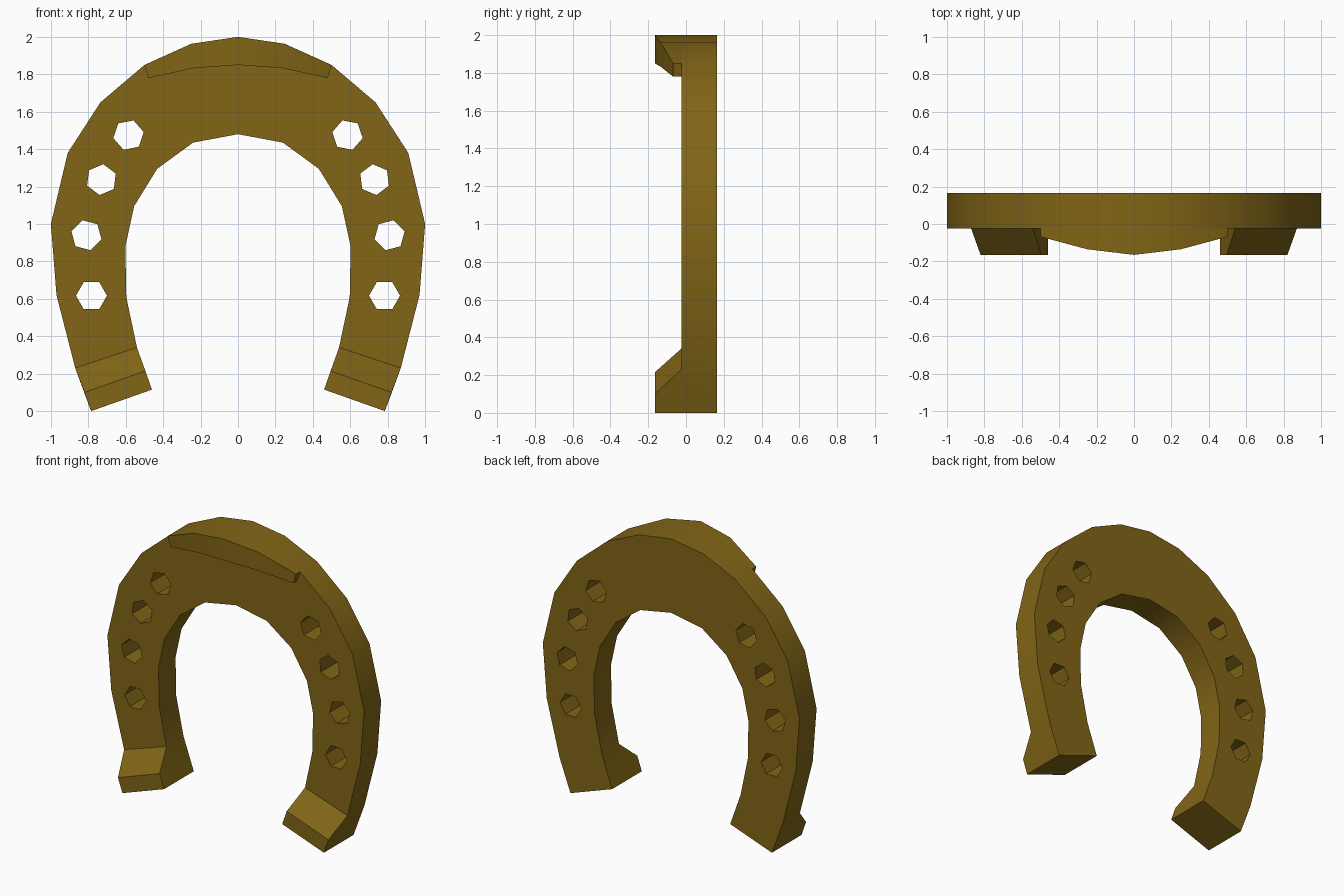
import bpy, bmesh, math
from mathutils import Matrix

if "Cube" in bpy.data.objects:
    bpy.data.objects.remove(bpy.data.objects["Cube"])

FRONT, BACK, TIP = -0.025, 0.165, -0.165

bronze = bpy.data.materials.new("dark bronze")
bronze.diffuse_color = (0.22, 0.13, 0.008, 1)
bronze.use_nodes = True
bronze.node_tree.nodes["Principled BSDF"].inputs["Base Color"].default_value = bronze.diffuse_color


def finish(bm, name):
    bmesh.ops.recalc_face_normals(bm, faces=bm.faces)
    me = bpy.data.meshes.new(name)
    bm.to_mesh(me)
    bm.free()
    me.materials.append(bronze)
    ob = bpy.data.objects.new(name, me)
    bpy.context.collection.objects.link(ob)
    return ob


def mirrored(half):
    """Full left-to-right curve from the right half, which starts at x = 0."""
    return [(-x, z) for x, z in reversed(half[1:])] + half


def activate(ob):
    bpy.ops.object.select_all(action='DESELECT')
    ob.select_set(True)
    bpy.context.view_layer.objects.active = ob


# Arch outlines, top centre down to the right heel
outer = mirrored([(0, 2), (.25, 1.963), (.5, 1.85), (.735, 1.65), (.91, 1.38),
                  (1, 1), (.97, .62), (.87, .23), (.785, 0)])
inner = mirrored([(0, 1.48), (.24, 1.435), (.432, 1.295), (.555, 1.095),
                  (.602, .88), (.597, .61), (.54, .34), (.46, .115)])

# Shoe: flat arch whose two ends thicken into ramped heels
bm = bmesh.new()
row = lambda pts, y: [bm.verts.new((x, y, z)) for x, z in pts]
ob_, ib = row(outer, BACK), row(inner, BACK)
of, if_ = row(outer[1:-1], FRONT), row(inner[1:-1], FRONT)
bm.faces.new(ob_ + ib[::-1])
bm.faces.new(of + if_[::-1])
for back, front in ((ob_[1:-1], of), (ib[1:-1], if_)):
    for i in range(len(front) - 1):
        bm.faces.new((back[i], back[i + 1], front[i + 1], front[i]))
for s, end, near in ((1, -1, -2), (-1, 0, 1)):
    ridge_o, ridge_i = row([(s * .82, .1), (s * .495, .215)], TIP)
    tip_o, tip_i = row([outer[end], inner[end]], TIP)
    edge_o, edge_i = of[end], if_[end]
    bm.faces.new((edge_o, edge_i, ridge_i, ridge_o))
    bm.faces.new((ridge_o, ridge_i, tip_i, tip_o))
    bm.faces.new((tip_o, tip_i, ib[end], ob_[end]))
    bm.faces.new((ob_[end], ob_[near], edge_o, ridge_o, tip_o))
    bm.faces.new((ib[end], ib[near], edge_i, ridge_i, tip_i))
shoe = finish(bm, "horseshoe")

# Hexagonal nail holes: x, z, rotation in degrees
bm = bmesh.new()
for x, z, turn in ((.585, 1.475, 49), (.73, 1.237, 37), (.81, .94, 15), (.783, .617, 0)):
    for s in (1, -1):
        mat = (Matrix.Translation((s * x, .07, z))
               @ Matrix.Rotation(-s * math.radians(turn), 4, 'Y')
               @ Matrix.Rotation(math.pi / 2, 4, 'X'))
        bmesh.ops.create_cone(bm, cap_ends=True, segments=6, radius1=.083,
                              radius2=.083, depth=.5,
                              matrix=mat @ Matrix.Rotation(math.pi / 6, 4, 'Z'))
# put a corner on the local x axis whatever the primitive's start angle
bm.verts.ensure_lookup_table()
cutter = finish(bm, "nail_hole_cutter")
cutter.hide_render = True
cut = shoe.modifiers.new("nail holes", 'BOOLEAN')
cut.operation, cut.object, cut.solver = 'DIFFERENCE', cutter, 'EXACT'
activate(shoe)
bpy.ops.object.modifier_apply(modifier=cut.name)
bpy.data.objects.remove(cutter)

# Toe clip: curved lip at the top front, deepest in the middle
bm = bmesh.new()
depth = [-.068, -.135, TIP, -.135, -.068]
top = outer[6:11]
low = mirrored([(0, 1.85), (.235, 1.833), (.48, 1.78)])
tf = [bm.verts.new((x, y, z)) for (x, z), y in zip(top, depth)]
lf = [bm.verts.new((x, y, z)) for (x, z), y in zip(low, depth)]
tb = [bm.verts.new((x, FRONT, z)) for x, z in top]
lb = [bm.verts.new((x, FRONT, z)) for x, z in low]
for a, b in ((tf, lf), (lf, lb), (tb, tf)):
    for i in range(4):
        bm.faces.new((a[i], a[i + 1], b[i + 1], b[i]))
for i in (0, 4):
    bm.faces.new((tf[i], lf[i], lb[i], tb[i]))
clip = finish(bm, "toe_clip")

for ob in (shoe, clip):
    activate(ob)
    bpy.ops.object.shade_smooth_by_angle(angle=math.radians(30))
